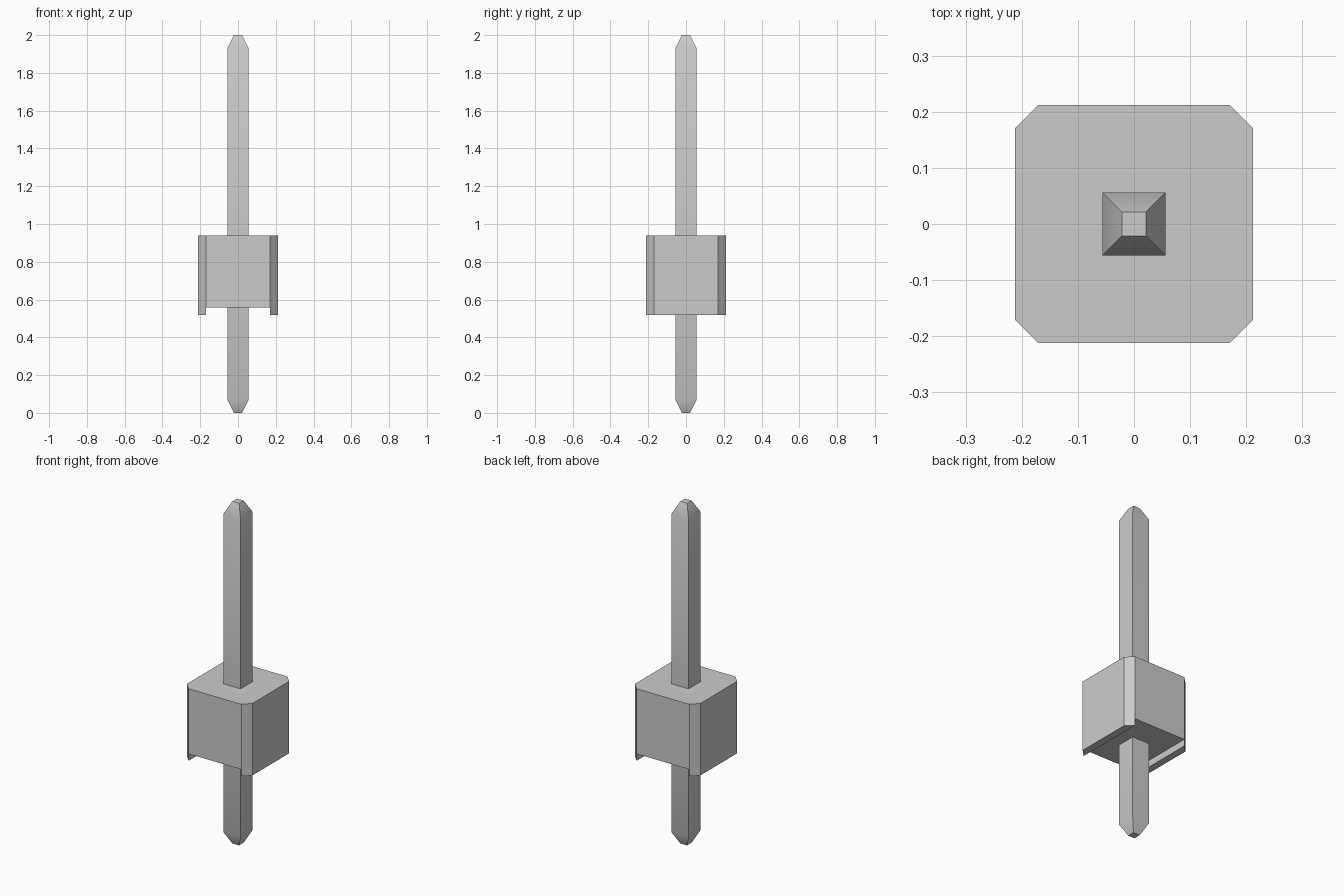
import bpy, bmesh

cube = bpy.data.objects.get("Cube")
if cube:
    bpy.data.objects.remove(cube, do_unlink=True)

# One neutral grey for all parts
grey = bpy.data.materials.new("neutral_grey")
grey.use_nodes = True
colour = (0.6, 0.6, 0.6, 1)
grey.diffuse_color = colour
grey.node_tree.nodes["Principled BSDF"].inputs["Base Color"].default_value = colour


def finish(name, bm):
    bmesh.ops.recalc_face_normals(bm, faces=bm.faces[:])
    mesh = bpy.data.meshes.new(name)
    bm.to_mesh(mesh)
    bm.free()
    mesh.materials.append(grey)
    obj = bpy.data.objects.new(name, mesh)
    bpy.context.collection.objects.link(obj)
    return obj


def bridge(bm, a, b):
    for i in range(len(a)):
        j = (i + 1) % len(a)
        bm.faces.new((a[i], a[j], b[j], b[i]))


# Square pin with tapered tips
bm = bmesh.new()
rings = []
for half, z in ((0.0215, 0), (0.056, 0.07), (0.056, 1.93), (0.0215, 2)):
    rings.append([bm.verts.new((sx * half, sy * half, z))
                  for sx, sy in ((-1, -1), (1, -1), (1, 1), (-1, 1))])
for low, high in zip(rings, rings[1:]):
    bridge(bm, low, high)
bm.faces.new(rings[0])
bm.faces.new(rings[-1])
pin = finish("pin", bm)
bpy.ops.object.select_all(action='DESELECT')
pin.select_set(True)
bpy.context.view_layer.objects.active = pin
bpy.ops.object.shade_smooth_by_angle()

# Housing: channelled profile swept front to back, corners chamfered in plan
OUT, IN = 0.2125, 0.17
TOP, ROOF, FOOT = 0.938, 0.557, 0.517
right_half = [(IN, ROOF), (IN, FOOT), (OUT, FOOT), (OUT, TOP), (IN, TOP)]
profile = right_half + [(-x, z) for x, z in reversed(right_half)]
bm = bmesh.new()
ends = []
for side in (-1, 1):
    ring = [bm.verts.new((x, side * (IN if abs(x) == OUT else OUT), z))
            for x, z in profile]
    bm.faces.new(ring[:5])                              # left chamfer
    bm.faces.new(ring[5:])                              # right chamfer
    bm.faces.new((ring[0], ring[4], ring[5], ring[9]))  # end wall
    ends.append(ring)
bridge(bm, *ends)
bmesh.ops.dissolve_limit(bm, angle_limit=0.01, verts=bm.verts[:], edges=bm.edges[:])
finish("housing", bm)
